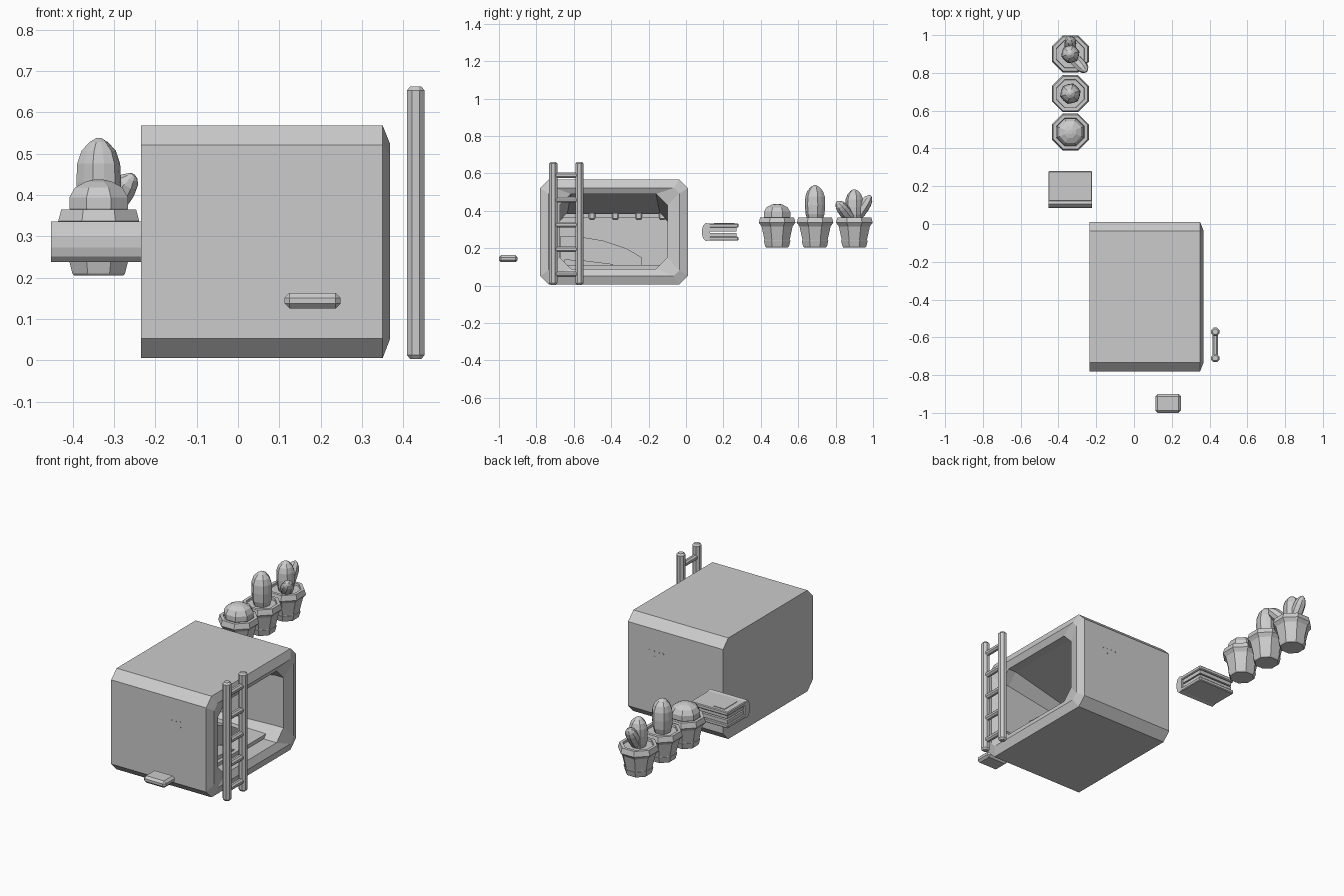
import bpy, bmesh
from math import sin, cos, pi
from mathutils import Vector


def loft(name, rings):
    """Skin a closed solid through rings of equal point count."""
    bm = bmesh.new()
    vs = [[bm.verts.new(p) for p in r] for r in rings]
    n = len(rings[0])
    for a, b in zip(vs, vs[1:]):
        for i in range(n):
            j = (i + 1) % n
            bm.faces.new((a[i], a[j], b[j], b[i]))
    bm.faces.new(vs[0][::-1])
    bm.faces.new(vs[-1])
    bmesh.ops.recalc_face_normals(bm, faces=bm.faces)
    me = bpy.data.meshes.new(name)
    bm.to_mesh(me)
    bm.free()
    ob = bpy.data.objects.new(name, me)
    bpy.context.collection.objects.link(ob)
    return ob


def oct_ring(x, y0, y1, z0, z1, c):
    """Rectangle with cut corners, standing in the YZ plane."""
    return [(x, y0 + c, z0), (x, y1 - c, z0), (x, y1, z0 + c), (x, y1, z1 - c),
            (x, y1 - c, z1), (x, y0 + c, z1), (x, y0, z1 - c), (x, y0, z0 + c)]


def prism(name, yz, x0, x1):
    return loft(name, [[(x, y, z) for y, z in yz] for x in (x0, x1)])


def tube(name, start, end, profile, n=8, rib=0.0):
    """Turned form along an axis; profile is (fraction along, radius)."""
    a, b = Vector(start), Vector(end)
    q = Vector((0, 0, 1)).rotation_difference(b - a)
    rings = []
    for t, r in profile:
        ring = []
        for i in range(n):
            u = 2 * pi * (i + 0.5) / n
            k = r * (1 - rib * (i % 2))
            ring.append(a.lerp(b, t) + q @ Vector((k * cos(u), k * sin(u), 0)))
        rings.append(ring)
    return loft(name, rings)


def box(name, x, y, z, bevel=0.0):
    ob = prism(name, [(y[0], z[0]), (y[1], z[0]), (y[1], z[1]), (y[0], z[1])], *x)
    if bevel:
        bm = bmesh.new()
        bm.from_mesh(ob.data)
        bmesh.ops.bevel(bm, geom=bm.edges[:], offset=bevel, segments=1,
                        affect='EDGES', profile=0.5)
        bm.to_mesh(ob.data)
        bm.free()
    return ob


# Sleeping pod: chamfered shell with a recess opening to the right
loft("pod_shell", [
    oct_ring(-0.235, -0.78, 0.01, 0.005, 0.568, 0.047),
    oct_ring(0.35, -0.78, 0.01, 0.005, 0.568, 0.047),
    oct_ring(0.368, -0.735, -0.035, 0.052, 0.523, 0.03),
    oct_ring(0.35, -0.675, -0.10, 0.09, 0.49, 0.06),
    oct_ring(0.30, -0.675, -0.10, 0.09, 0.49, 0.06),
    oct_ring(-0.20, -0.675, -0.10, 0.09, 0.385, 0.04)])

# Bedding inside the pod
prism("mattress", [(-0.67, 0.09), (-0.105, 0.09), (-0.105, 0.11), (-0.67, 0.11)], -0.2, 0.27)
prism("duvet", [(-0.67, 0.10), (-0.235, 0.10), (-0.235, 0.15), (-0.32, 0.20),
                (-0.44, 0.24), (-0.56, 0.26), (-0.67, 0.265)], -0.19, 0.16)
prism("folded_blanket", [(-0.65, 0.10), (-0.39, 0.10), (-0.39, 0.115), (-0.55, 0.135), (-0.65, 0.14)], 0.16, 0.25)

# Rail with small clips across the rear wall
box("rear_rail", (-0.20, -0.17), (-0.66, -0.10), (0.365, 0.385))
for i in range(4):
    y = -0.52 + 0.125 * i
    box(f"rail_clip_{i}", (-0.19, -0.16), (y, y + 0.035), (0.352, 0.392), 0.006)

# Tiny studs showing on both long walls
for side, y, d in (("front", -0.78, -1), ("back", 0.01, 1)):
    for i, (x, z) in enumerate([(0.134, 0.397), (0.162, 0.397), (0.19, 0.397), (0.218, 0.397), (0.189, 0.37)]):
        tube(f"{side}_stud_{i}", (x, y - d * 0.005, z), (x, y + d * 0.0015, z), [(0, 0.005), (1, 0.005)])

# Ladder
for i, y in enumerate((-0.71, -0.57)):
    tube(f"ladder_rail_{i}", (0.43, y, 0.003), (0.43, y, 0.662),
         [(0, 0.015), (0.015, 0.0235), (0.985, 0.0235), (1, 0.015)])
for i in range(5):
    z = 0.062 + 0.132 * i
    tube(f"ladder_rung_{i}", (0.43, -0.71, z), (0.43, -0.57, z), [(0, 0.016), (1, 0.016)])

# Small slab in front
box("small_slab", (0.113, 0.248), (-1.0, -0.9), (0.125, 0.163), 0.012)

# Book lying flat, rounded spine toward the front
prism("book_spine", [(0.105, 0.238), (0.128, 0.243), (0.128, 0.330), (0.105, 0.335),
                     (0.092, 0.322), (0.086, 0.3), (0.086, 0.273), (0.092, 0.251)], -0.453, -0.222)
box("book_bottom_cover", (-0.453, -0.222), (0.12, 0.28), (0.241, 0.262), 0.004)
box("book_top_cover", (-0.453, -0.222), (0.12, 0.28), (0.310, 0.332), 0.004)
box("book_lower_pages", (-0.445, -0.23), (0.12, 0.27), (0.26, 0.282))
box("book_upper_pages", (-0.445, -0.23), (0.12, 0.27), (0.29, 0.312))
box("book_cover_panel", (-0.42, -0.35), (0.15, 0.26), (0.33, 0.335))

# Potted cacti
CX = -0.337
pot = [(0.0, 0.064), (0.03, 0.069), (0.22, 0.077), (0.22, 0.073), (0.25, 0.073),
       (0.70, 0.090), (0.82, 0.106), (1.0, 0.098), (1.0, 0.08), (0.93, 0.078)]
for i, y in enumerate((0.487, 0.69, 0.90)):
    tube(f"pot_{i}", (CX, y, 0.205), (CX, y, 0.365), pot)


def stem(name, a, b, r, n=12, rib=0.08):
    tube(name, a, b, [(0, 0.7 * r), (0.2, 0.94 * r), (0.45, r), (0.68, 0.96 * r),
                      (0.84, 0.77 * r), (0.95, 0.42 * r), (1, 0.12 * r)], n, rib)


tube("round_cactus", (CX, 0.487, 0.35), (CX, 0.487, 0.437),
     [(0, 0.065), (0.2, 0.077), (0.5, 0.077), (0.78, 0.062), (0.95, 0.033), (1, 0.012)], 8)
stem("tall_cactus", (CX, 0.69, 0.345), (CX, 0.69, 0.537), 0.056)
stem("branched_cactus", (CX, 0.90, 0.345), (CX, 0.90, 0.515), 0.05)
stem("front_arm", (-0.325, 0.885, 0.35), (-0.252, 0.808, 0.448), 0.034, 8, 0.04)
stem("rear_arm", (CX, 0.91, 0.36), (CX, 0.988, 0.482), 0.034, 8, 0.04)
